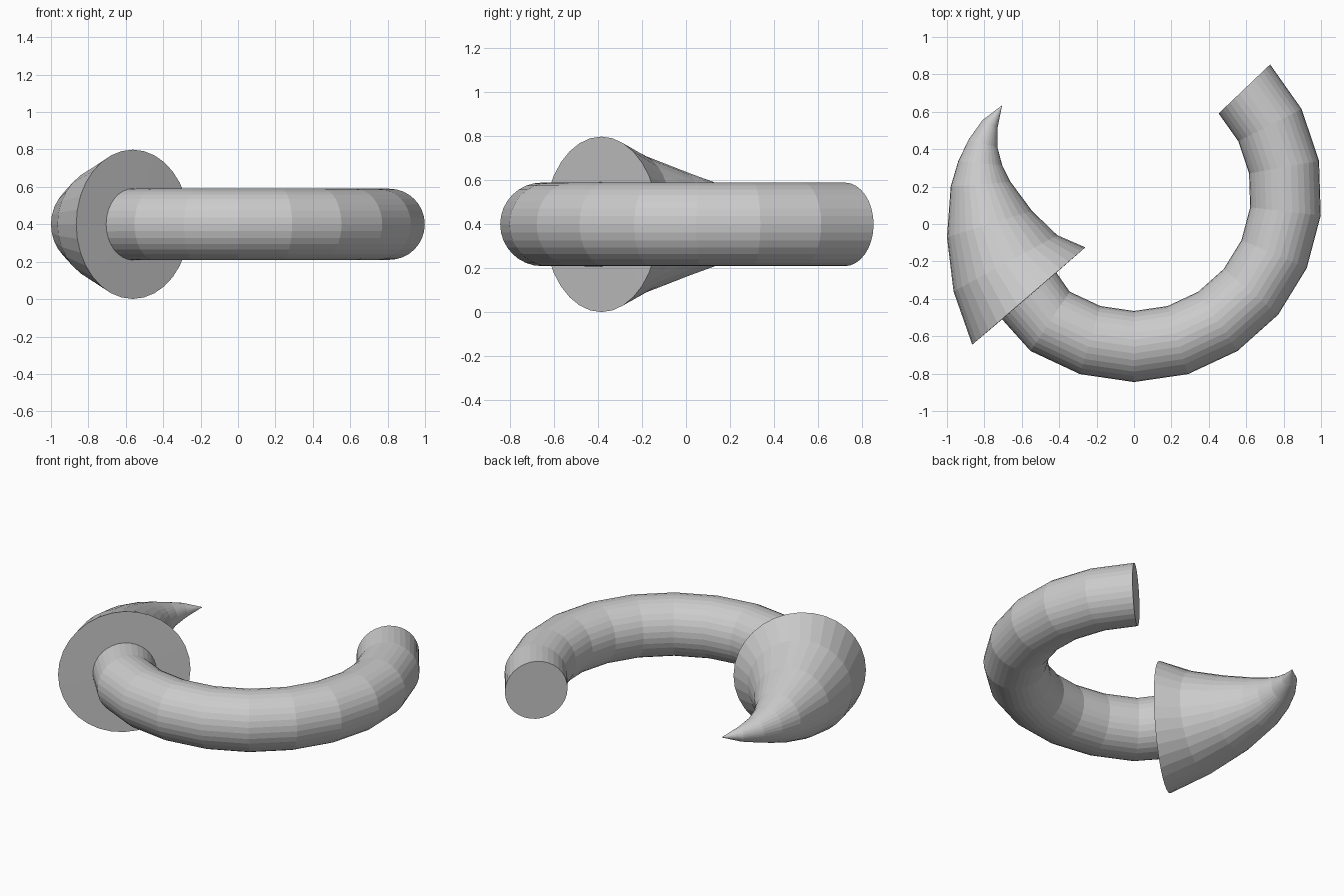
import bpy, bmesh
from math import sin, cos, pi, radians
from mathutils import Vector

cube = bpy.data.objects.get("Cube")
if cube:
    bpy.data.objects.remove(cube, do_unlink=True)

SIDES = 32
MID_Z = 0.4
grey = bpy.data.materials.new("plain grey")
grey.use_nodes = True
colour = (0.6, 0.6, 0.6, 1)
grey.diffuse_color = colour
grey.node_tree.nodes["Principled BSDF"].inputs["Base Color"].default_value = colour

# Each ring is a circle standing upright on a diameter: (outer end, inner end)
rings = []

# Shaft: a circular arc, from the free end towards the head
STEP, CENTRE_Y, OUTER, INNER = 16.7, 0.16, 1.005, 0.625
for k in range(8, -3, -1):
    a = radians(k * STEP)
    rings.append([(r * sin(a), CENTRE_Y - r * cos(a)) for r in (OUTER, INNER)])

# Shaft end lying in the plane of the head's base
rings.append([(-0.705, -0.51), (-0.415, -0.26)])

# Head: wide flat base, then tapering and bending to the tip
rings += [
    [(-0.865, -0.645), (-0.26, -0.125)],
    [(-0.965, -0.36), (-0.41, -0.06)],
    [(-1.0, -0.07), (-0.545, 0.07)],
    [(-0.98, 0.2), (-0.66, 0.225)],
    [(-0.94, 0.335), (-0.705, 0.315)],
    [(-0.885, 0.45), (-0.73, 0.41)],
    [(-0.81, 0.555), (-0.73, 0.51)],
]
TIP = (-0.705, 0.635, MID_Z)


def add_ring(bm, outer, inner):
    outer, inner = Vector((*outer, MID_Z)), Vector((*inner, MID_Z))
    mid, half = (outer + inner) / 2, (outer - inner) / 2
    up = Vector((0, 0, half.length))
    return [bm.verts.new(mid + half * cos(2 * pi * i / SIDES) + up * sin(2 * pi * i / SIDES))
            for i in range(SIDES)]


# Loft the rings into one closed body
bm = bmesh.new()
loops = [add_ring(bm, *pair) for pair in rings]
bm.faces.new(loops[0])
for a, b in zip(loops, loops[1:]):
    for i in range(SIDES):
        j = (i + 1) % SIDES
        bm.faces.new((a[i], a[j], b[j], b[i]))
tip = bm.verts.new(TIP)
for i in range(SIDES):
    bm.faces.new((loops[-1][i], loops[-1][(i + 1) % SIDES], tip))
bmesh.ops.recalc_face_normals(bm, faces=bm.faces)

mesh = bpy.data.meshes.new("curved_arrow")
bm.to_mesh(mesh)
bm.free()
mesh.materials.append(grey)
arrow = bpy.data.objects.new("curved_arrow", mesh)
bpy.context.collection.objects.link(arrow)
